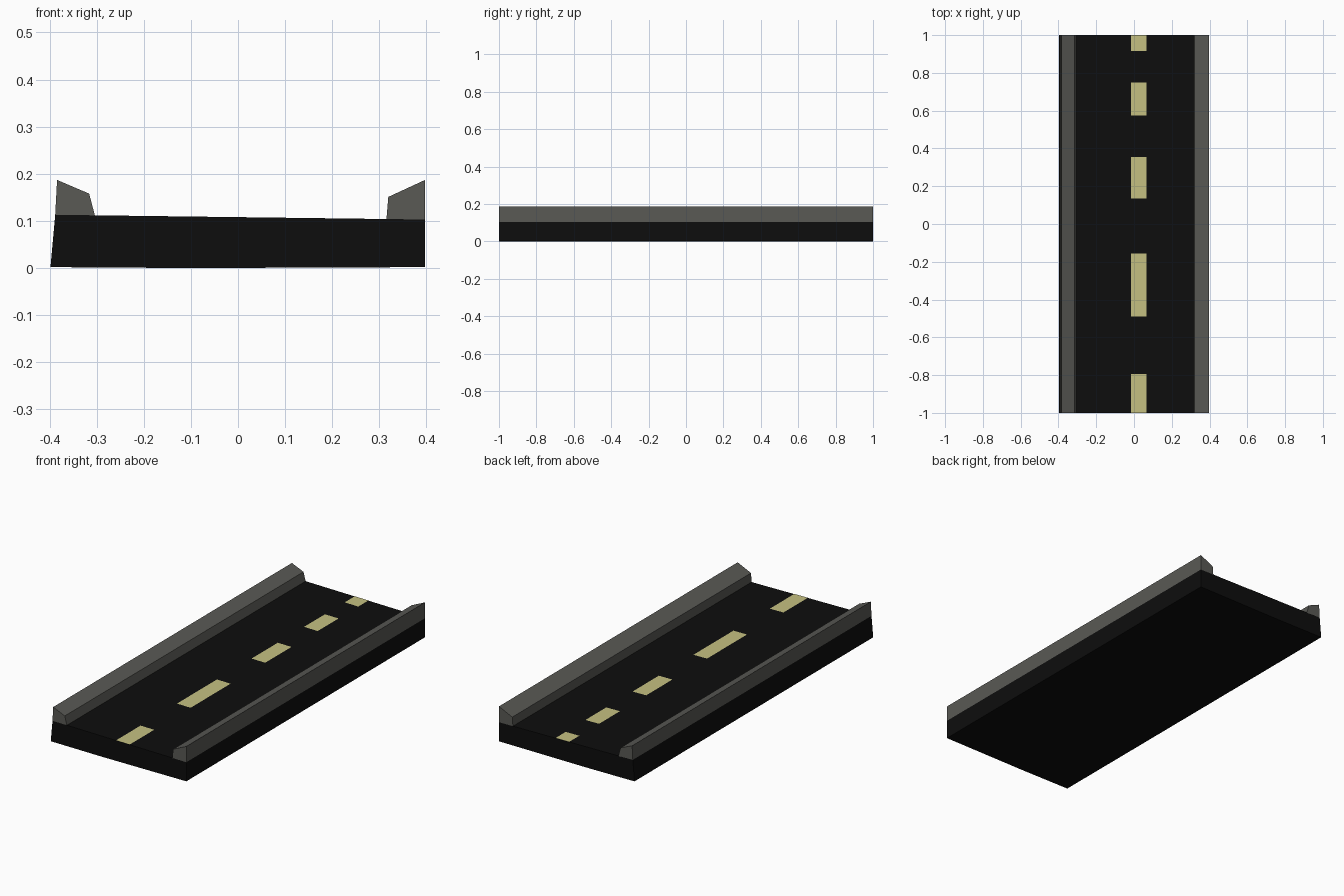
import bpy

if "Cube" in bpy.data.objects:
    bpy.data.objects.remove(bpy.data.objects["Cube"])

HALF = 1.0  # half of the road length


def material(name, rgb):
    mat = bpy.data.materials.new(name)
    mat.diffuse_color = (*rgb, 1)
    mat.use_nodes = True
    mat.node_tree.nodes["Principled BSDF"].inputs["Base Color"].default_value = mat.diffuse_color
    return mat


def add_object(name, verts, faces, mat):
    mesh = bpy.data.meshes.new(name)
    mesh.from_pydata(verts, [], faces)
    mesh.materials.append(mat)
    obj = bpy.data.objects.new(name, mesh)
    bpy.context.collection.objects.link(obj)
    return obj


def extrude_profile(name, profile, mat):
    """Counter-clockwise (x, z) profile swept along the road."""
    n = len(profile)
    verts = [(x, y, z) for y in (-HALF, HALF) for x, z in profile]
    faces = [tuple(range(n)), tuple(range(2 * n - 1, n - 1, -1))]
    for i in range(n):
        j = (i + 1) % n
        faces.append((i, i + n, j + n, j))
    return add_object(name, verts, faces, mat)


def road_height(x):
    return 0.113 - (x + 0.388) * 0.0127


asphalt = material("asphalt", (0.004, 0.004, 0.004))
concrete = material("concrete", (0.1, 0.1, 0.09))
paint = material("lane_paint", (0.56, 0.53, 0.22))

# Slightly tilted road slab
extrude_profile("road_slab", [(-0.398, 0.002), (-0.1, 0.0), (0.397, 0.002),
                              (0.397, 0.103), (-0.388, 0.113)], asphalt)

# Kerb barriers on both sides
extrude_profile("left_barrier", [(-0.388, 0.113), (-0.303, 0.109),
                                 (-0.316, 0.158), (-0.384, 0.187)], concrete)
extrude_profile("right_barrier", [(0.315, 0.103), (0.397, 0.103),
                                  (0.397, 0.187), (0.319, 0.151)], concrete)

# Painted centre line dashes lying on the road
dashes = [(-1.0, -0.795), (-0.49, -0.155), (0.135, 0.355), (0.575, 0.75), (0.915, 1.0)]
x0, x1 = -0.015, 0.065
for i, (y0, y1) in enumerate(dashes):
    corners = [(x0, y0), (x1, y0), (x1, y1), (x0, y1)]
    add_object(f"lane_dash_{i + 1}", [(x, y, road_height(x) + 0.001) for x, y in corners],
               [(0, 1, 2, 3)], paint)
